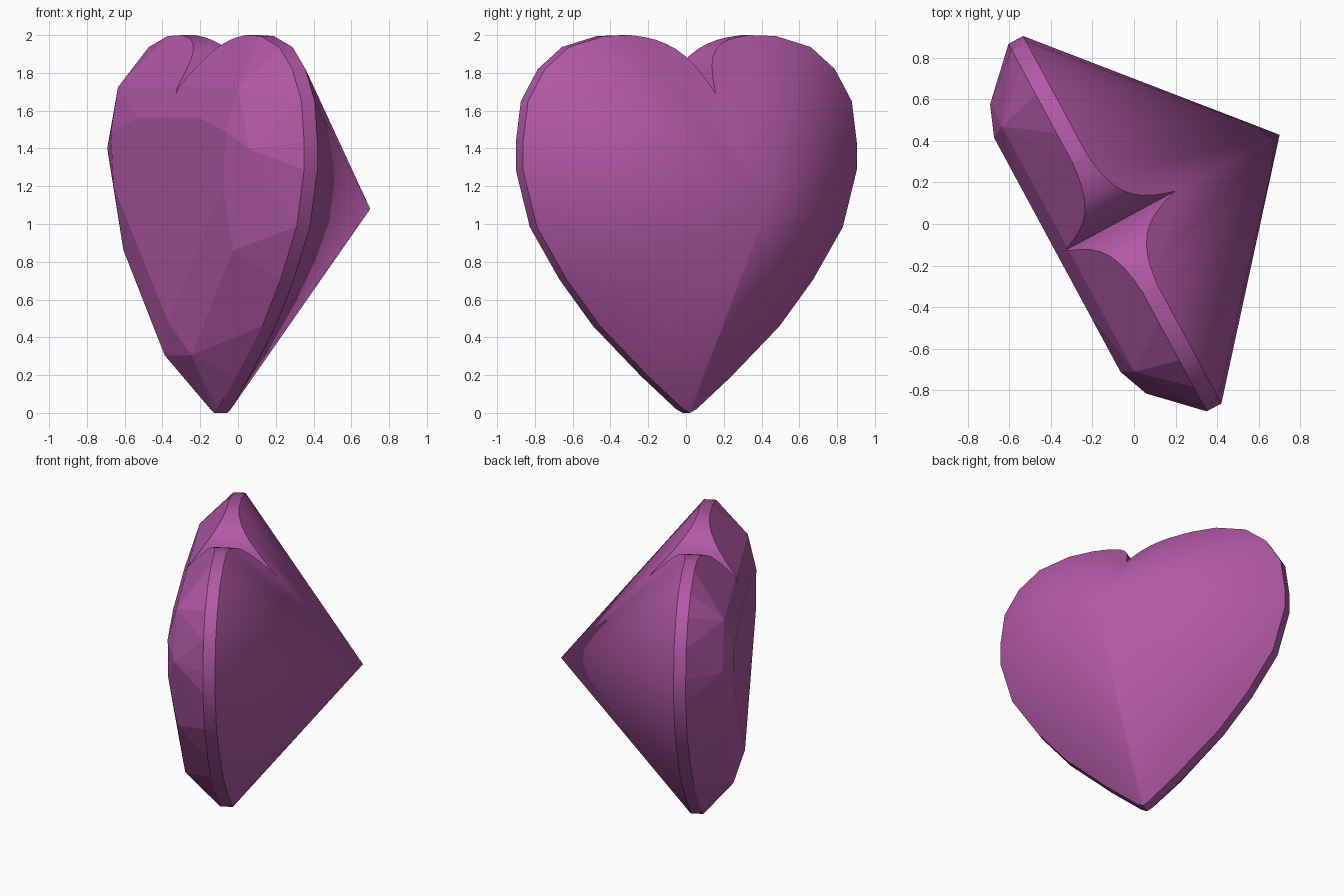
import bpy, bmesh, math
from mathutils import Vector

if "Cube" in bpy.data.objects:
    bpy.data.objects.remove(bpy.data.objects["Cube"])

# Gem frame: s runs across the heart, n is its depth axis (culet side +), z is up
N = Vector((0.88, 0.475, 0)).normalized()
U = Vector((N.y, -N.x, 0))

def place(s, z, n):
    return U * (s - 0.045) + N * n + Vector((0, 0, z))

def mirrored(points):
    return list(dict.fromkeys([(k * s, z) for s, z in points for k in (1, -1)]))

def new_object(name, bm):
    bmesh.ops.recalc_face_normals(bm, faces=bm.faces[:])
    me = bpy.data.meshes.new(name)
    bm.to_mesh(me)
    bm.free()
    ob = bpy.data.objects.new(name, me)
    bpy.context.collection.objects.link(ob)
    return ob

# Half profiles (s, z)
girdle = [(0, 0), (.04, .02), (.246, .19), (.54, .46), (.74, .704), (.92, .984), (1.004, 1.286),
          (1.004, 1.434), (.974, 1.65), (.872, 1.82), (.727, 1.937), (.517, 1.995), (.36, 2.0)]
crown_ring = [(.15, .305), (.61, .862), (.79, 1.40), (.67, 1.725)]
table = [(0, .48), (.61, 1.2), (.64, 1.49), (.33, 1.565)]

# Gem blank: convex body of pavilion cone, girdle, crown facets and table
bm = bmesh.new()
for points, n in ((girdle, -.04), (girdle, -.12), (crown_ring, -.336), (table, -.395), ([(0, 1.08)], .82)):
    for s, z in mirrored(points):
        bm.verts.new(place(s, z, n))
hull = bmesh.ops.convex_hull(bm, input=bm.verts[:])
junk = {g for g in hull["geom_interior"] + hull["geom_unused"] if isinstance(g, bmesh.types.BMVert)}
bmesh.ops.delete(bm, geom=list(junk), context='VERTS')
bmesh.ops.dissolve_limit(bm, angle_limit=math.radians(.5), verts=bm.verts[:], edges=bm.edges[:])
gem = new_object("heart_gem", bm)

# Notch cutter: wedge between the two lobes, extruded through the depth
curve = [(.015, 1.745), (.03, 1.79), (.055, 1.845), (.085, 1.89), (.12, 1.925),
         (.165, 1.953), (.215, 1.974), (.27, 1.988), (.36, 2.001), (.36, 2.2)]
loop = [(-s, z) for s, z in reversed(curve)] + [(0, 1.69)] + curve
bm = bmesh.new()
face = bm.faces.new([bm.verts.new(place(s, z, -1)) for s, z in loop])
ext = bmesh.ops.extrude_face_region(bm, geom=[face])
bmesh.ops.translate(bm, vec=N * 2.2, verts=[v for v in ext["geom"] if isinstance(v, bmesh.types.BMVert)])
cutter = new_object("notch_cutter", bm)

bpy.context.view_layer.objects.active = gem
gem.select_set(True)
mod = gem.modifiers.new("notch", 'BOOLEAN')
mod.operation, mod.object, mod.solver = 'DIFFERENCE', cutter, 'EXACT'
bpy.ops.object.modifier_apply(modifier=mod.name)
bpy.data.objects.remove(cutter)

# Smooth pavilion and notch, flat crown facets
bpy.ops.object.shade_smooth_by_angle(angle=math.radians(32))
for p in gem.data.polygons:
    if p.normal.dot(N) < -.1 and p.center.dot(N) < -.12:
        p.use_smooth = False

mat = bpy.data.materials.new("purple")
mat.diffuse_color = (.45, .1, .39, 1)
mat.use_nodes = True
mat.node_tree.nodes["Principled BSDF"].inputs["Base Color"].default_value = mat.diffuse_color
gem.data.materials.append(mat)
